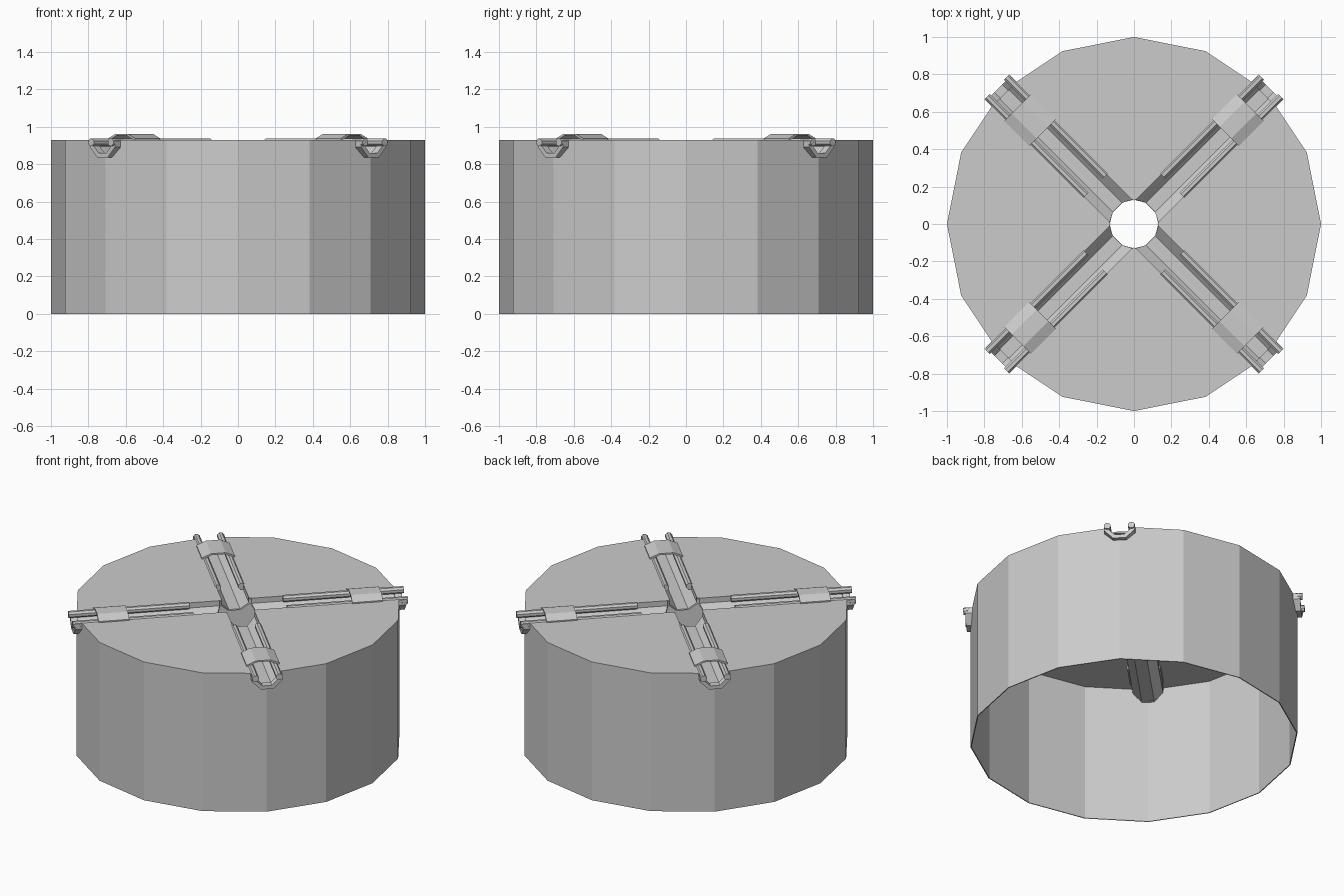
import bpy, bmesh, math
from mathutils import Matrix, Vector

cube = bpy.data.objects.get("Cube")
if cube:
    bpy.data.objects.remove(cube, do_unlink=True)

GREY = bpy.data.materials.new("plain_grey")
GREY.use_nodes = True
COLOR = (0.6, 0.6, 0.6, 1)
GREY.diffuse_color = COLOR
GREY.node_tree.nodes["Principled BSDF"].inputs["Base Color"].default_value = COLOR

TOP = 0.93
HOLE = 0.13
SIDES = 16


def finish(name, bm, angle=0.0):
    bmesh.ops.recalc_face_normals(bm, faces=bm.faces)
    mesh = bpy.data.meshes.new(name)
    bm.to_mesh(mesh)
    bm.free()
    mesh.transform(Matrix.Rotation(angle, 4, "Z"))
    mesh.materials.append(GREY)
    obj = bpy.data.objects.new(name, mesh)
    bpy.context.collection.objects.link(obj)
    return obj


def channel(half):
    """Lower half of an octagon, as (sideways, height) points."""
    k = half * math.tan(math.pi / 8)
    return [(-half, 0), (-half, -k), (-k, -half), (k, -half), (half, -k), (half, 0)]


def band(name, outer, inner, start, end, angle):
    """Strip with thickness, running outward along an arm."""
    bm = bmesh.new()
    rows = []
    for o, i in zip(outer, inner):
        rows.append([bm.verts.new((r(y), y, TOP + z))
                     for (y, z), r in ((o, start), (o, end), (i, end), (i, start))])
    for a, b in zip(rows, rows[1:]):
        for j in range(4):
            k = (j + 1) % 4
            bm.faces.new((a[j], a[k], b[k], b[j]))
    bm.faces.new(rows[0])
    bm.faces.new(rows[-1])
    return finish(name, bm, angle)


def bar(name, profile, start, end, angle):
    """Solid prism running along an arm."""
    bm = bmesh.new()
    ends = [[bm.verts.new((r, y, TOP + z)) for y, z in profile] for r in (start, end)]
    for ring in ends:
        bm.faces.new(ring)
    n = len(profile)
    for j in range(n):
        k = (j + 1) % n
        bm.faces.new((ends[0][j], ends[0][k], ends[1][k], ends[1][j]))
    return finish(name, bm, angle)


# Drum: thin sixteen-sided wall and lid, open underneath
bm = bmesh.new()
rings = []
for radius, z in ((1, TOP), (1, 0), (0.994, 0), (0.994, TOP - 0.006)):
    rings.append([bm.verts.new((radius * math.cos(math.tau * j / SIDES),
                                radius * math.sin(math.tau * j / SIDES), z))
                  for j in range(SIDES)])
for a, b in zip(rings, rings[1:]):
    for j in range(SIDES):
        k = (j + 1) % SIDES
        bm.faces.new((a[j], a[k], b[k], b[j]))
bm.faces.new(rings[0])
bm.faces.new(rings[-1])
drum = finish("drum", bm)

# Crossed slots cut through the lid and the top of the wall
slot = channel(0.088) + [(0.088, 0.1), (-0.088, 0.1)]
for angle in (math.pi / 4, 3 * math.pi / 4):
    cutter = bar("slot_cutter", slot, -1.2, 1.2, angle)
    cutter.hide_render = True
    mod = drum.modifiers.new("slot", "BOOLEAN")
    mod.operation = "DIFFERENCE"
    mod.solver = "EXACT"
    mod.object = cutter
    bpy.context.view_layer.objects.active = drum
    bpy.ops.object.modifier_apply(modifier=mod.name)
    bpy.data.objects.remove(cutter, do_unlink=True)

# Arched strap profile over each channel
arch = [(-0.102, -0.03), (-0.102, 0.008), (-0.045, 0.033),
        (0.045, 0.033), (0.102, 0.008), (0.102, -0.03)]
arch_inner = [(y * 0.9, z - 0.01 if z > 0 else z) for y, z in arch]

for n in range(4):
    angle = math.pi / 4 + n * math.pi / 2
    tag = ("back_left", "back_right", "front_right", "front_left")[n]

    # Channel, trimmed round the middle opening
    band("channel_" + tag, channel(0.092), channel(0.084),
         lambda y: math.sqrt(HOLE ** 2 - y ** 2), lambda y: 1.01, angle)

    # Thicker lip on the outer end of the channel
    band("channel_lip_" + tag, channel(0.094), channel(0.07),
         lambda y: 0.98, lambda y: 1.025, angle)

    # Strap
    band("strap_" + tag, arch, arch_inner, lambda y: 0.69, lambda y: 0.88, angle)

    # Two eight-sided rails
    for side, word in ((-1, "a"), (1, "b")):
        circle = [(side * 0.074 + 0.022 * math.cos(math.tau * (j + 0.5) / 8),
                   -0.013 + 0.022 * math.sin(math.tau * (j + 0.5) / 8)) for j in range(8)]
        bar("rail_" + tag + "_" + word, circle, 0.29, 1.037, angle)
